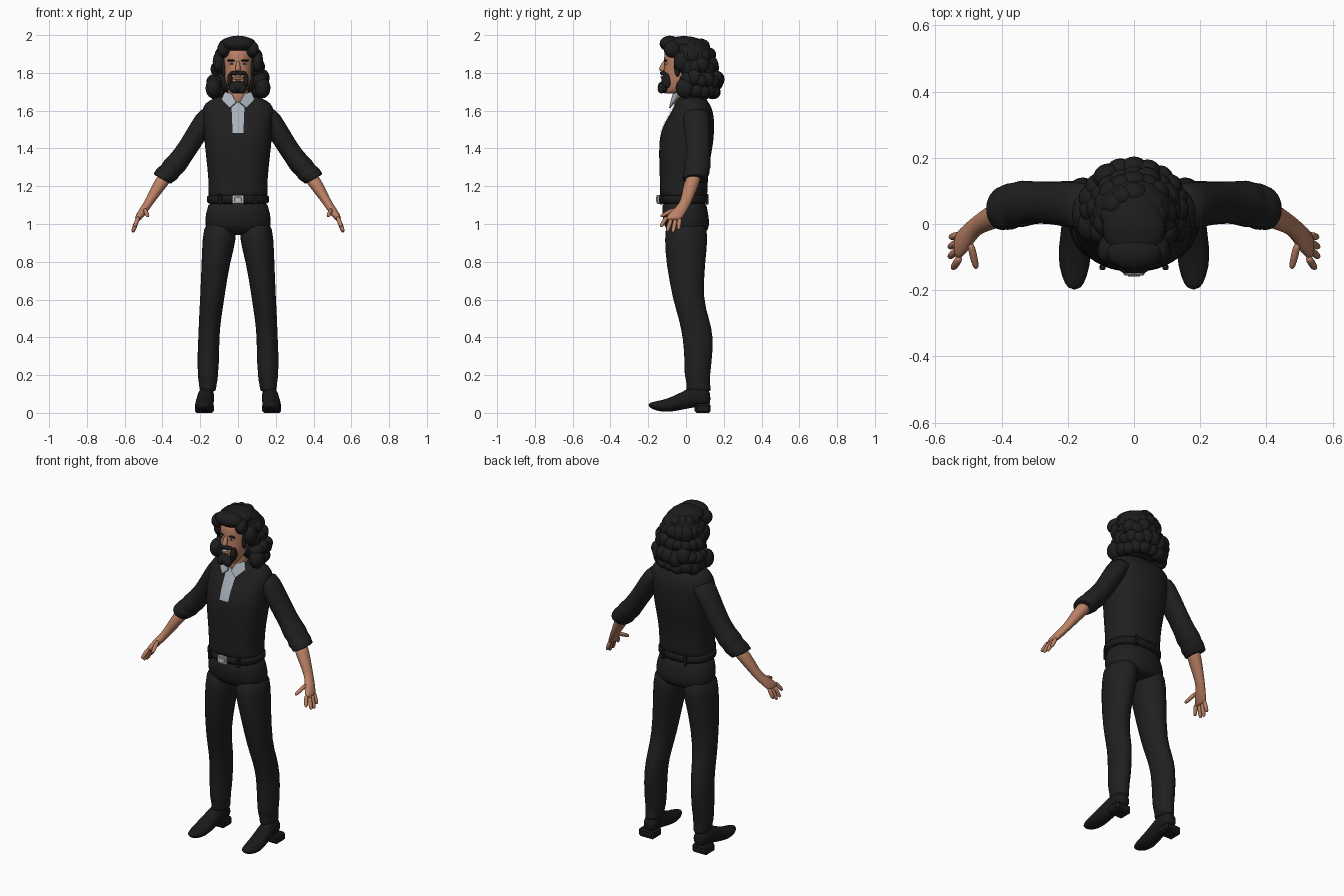
import bpy, bmesh, math, random
from mathutils import Vector, Matrix

random.seed(7)
default = bpy.data.objects.get("Cube")
if default:
    bpy.data.objects.remove(default)


def material(name, r, g, b):
    m = bpy.data.materials.new(name)
    m.use_nodes = True
    m.diffuse_color = (r, g, b, 1)
    m.node_tree.nodes["Principled BSDF"].inputs["Base Color"].default_value = (r, g, b, 1)
    return m


SKIN = material("skin", .5, .22, .13)
CLOTH = material("black_cloth", .014, .014, .015)
HAIR = material("black_hair", .012, .012, .012)
LEATHER = material("black_leather", .01, .01, .01)
SHIRT = material("pale_grey_shirt", .4, .44, .49)
SILVER = material("silver", .5, .5, .5)
WHITE = material("off_white", .6, .55, .5)

X, Y, Z = Vector((1, 0, 0)), Vector((0, 1, 0)), Vector((0, 0, 1))


def finish(name, bm, mat, mirror=False, subdivide=0, smooth=True):
    """Turn a bmesh into an object with its modifiers."""
    bmesh.ops.recalc_face_normals(bm, faces=bm.faces)
    mesh = bpy.data.meshes.new(name)
    bm.to_mesh(mesh)
    bm.free()
    mesh.materials.append(mat)
    for p in mesh.polygons:
        p.use_smooth = smooth
    ob = bpy.data.objects.new(name, mesh)
    bpy.context.collection.objects.link(ob)
    if mirror:
        ob.modifiers.new("mirror", "MIRROR").use_mirror_merge = False
    if subdivide:
        mod = ob.modifiers.new("subdivide", "SUBSURF")
        mod.levels = mod.render_levels = subdivide
    return ob


def add_loft(bm, rings, u, v, sides=16, power=1.0):
    """Skin a row of oval rings (x, y, z, radius along u, radius along v)."""
    def shape(t):
        return math.copysign(abs(t) ** power, t)
    loops = []
    for x, y, z, a, b in rings:
        loop = []
        for i in range(sides):
            t = math.tau * i / sides
            loop.append(bm.verts.new(Vector((x, y, z)) + u * a * shape(math.cos(t)) + v * b * shape(math.sin(t))))
        loops.append(loop)
    for low, high in zip(loops, loops[1:]):
        for i in range(sides):
            j = (i + 1) % sides
            bm.faces.new((low[i], low[j], high[j], high[i]))
    bm.faces.new(loops[0])
    bm.faces.new(loops[-1])


def loft(name, mat, rings, u=X, v=Y, mirror=False, sides=16, power=1.0):
    bm = bmesh.new()
    add_loft(bm, rings, u, v, sides, power)
    return finish(name, bm, mat, mirror, 1)


def profile(name, mat, rows, power=1.0, sides=20):
    """Upright centred body from rows of (z, half width, front y, back y)."""
    rings = [(0, (f + b) / 2, z, w, (b - f) / 2) for z, w, f, b in rows]
    return loft(name, mat, rings, sides=sides, power=power)


def add_blob(bm, centre, radii, turn=0):
    m = Matrix.Translation(centre) @ Matrix.Rotation(turn, 4, "Z") @ Matrix.Diagonal((*radii, 1))
    bmesh.ops.create_icosphere(bm, subdivisions=3, radius=1, matrix=m)


def blob(name, mat, centre, radii, mirror=False):
    bm = bmesh.new()
    add_blob(bm, centre, radii)
    return finish(name, bm, mat, mirror)


def box(name, mat, centre, size, mirror=False):
    bm = bmesh.new()
    m = Matrix.Translation(centre) @ Matrix.Diagonal((*size, 1))
    bmesh.ops.create_cube(bm, size=1, matrix=m)
    ob = finish(name, bm, mat, mirror, smooth=False)
    bevel = ob.modifiers.new("bevel", "BEVEL")
    bevel.width = min(size) * .2
    return ob


# Jumper body
torso = profile("jumper_body", CLOTH, [
    (1.14, .15, -.13, .1), (1.15, .16, -.14, .115), (1.2, .155, -.138, .115),
    (1.3, .163, -.142, .12), (1.42, .178, -.145, .145), (1.49, .182, -.135, .15),
    (1.55, .187, -.105, .15), (1.6, .192, -.075, .143), (1.64, .18, -.055, .125),
    (1.67, .12, -.045, .1), (1.68, .07, -.03, .07)], power=.85, sides=24)

# Sleeves with rolled cuffs, then forearms and palms
ARM_V = Vector((.87, 0, .49))
loft("sleeves", CLOTH, [
    (.1, .05, 1.57, .06, .05), (.145, .05, 1.6, .075, .055), (.2, .06, 1.51, .07, .057),
    (.26, .065, 1.41, .065, .054), (.31, .065, 1.34, .065, .056), (.34, .06, 1.305, .075, .064),
    (.355, .06, 1.288, .065, .054), (.375, .052, 1.265, .075, .064), (.388, .05, 1.255, .066, .056),
    (.405, .045, 1.235, .07, .057), (.4, .045, 1.24, .04, .035)], Y, ARM_V, True)
loft("forearms", SKIN, [
    (.37, .05, 1.27, .04, .04), (.41, .03, 1.215, .042, .036), (.45, .01, 1.15, .034, .028),
    (.478, -.005, 1.105, .03, .022), (.505, -.04, 1.065, .042, .023), (.53, -.065, 1.03, .045, .018),
    (.535, -.068, 1.02, .035, .012)], Y, ARM_V, True)

# Fingers and thumb
bm = bmesh.new()
for start, end in [((.525, -.1, 1.04), (.548, -.135, .985)), ((.53, -.077, 1.03), (.558, -.1, .96)),
                   ((.53, -.054, 1.03), (.558, -.07, .955)), ((.527, -.033, 1.035), (.555, -.04, .97)),
                   ((.495, -.055, 1.08), (.476, -.135, 1.04))]:
    a, b = Vector(start), Vector(end)
    along = (b - a).normalized()
    side = along.cross(Y).normalized()
    rows = [(*a.lerp(b, t), r, r) for t, r in ((0, .012), (.5, .013), (.9, .011), (1, .005))]
    add_loft(bm, rows, side, along.cross(side), 8)
finish("fingers", bm, SKIN, True, 1)

# Trousers
profile("trouser_hips", CLOTH, [
    (1.15, .155, -.13, .105), (1.05, .172, -.128, .12), (.99, .182, -.12, .127),
    (.955, .15, -.09, .11), (.94, .08, -.05, .07)], power=.9)
loft("trouser_legs", CLOTH, [
    (.095, 0, 1.03, .08, .11), (.097, .002, .92, .094, .117), (.118, -.003, .8, .076, .106),
    (.137, .01, .6, .065, .081), (.148, .042, .5, .06, .082), (.155, .066, .4, .056, .083),
    (.158, .064, .26, .06, .072), (.159, .06, .21, .053, .07), (.159, .062, .18, .054, .066),
    (.16, .065, .15, .046, .062), (.16, .068, .12, .046, .07), (.16, .068, .11, .03, .05)], mirror=True)

# Boots
loft("boots", LEATHER, [
    (.165, .13, .075, .025, .03), (.167, .11, .085, .042, .055), (.17, .04, .088, .045, .058),
    (.175, -.03, .06, .048, .047), (.18, -.1, .038, .052, .036), (.18, -.16, .036, .04, .026),
    (.18, -.2, .042, .018, .01)], X, Z, True)
box("boot_heels", LEATHER, (.178, .088, .025), (.1, .085, .05), True)

# Belt with loops and buckle
profile("belt", LEATHER, [
    (1.105, .155, -.13, .105), (1.11, .167, -.146, .118), (1.15, .167, -.146, .118),
    (1.155, .155, -.13, .105)], power=.88, sides=24)
box("buckle", SILVER, (0, -.147, 1.13), (.062, .016, .046))
box("buckle_plate", WHITE, (0, -.156, 1.13), (.035, .006, .024))
box("front_belt_loops", CLOTH, (.095, -.131, 1.13), (.018, .016, .056), True)
box("back_belt_loops", CLOTH, (.075, .113, 1.13), (.018, .014, .056), True)

# Shirt front laid over the jumper
bm = bmesh.new()
rows = []
for z, w in ((1.48, .028), (1.53, .03), (1.58, .032), (1.61, .034), (1.63, .06), (1.655, .08)):
    rows.append([bm.verts.new((w * i / 4, -.3, z)) for i in range(-4, 5)])
for low, high in zip(rows, rows[1:]):
    for i in range(len(low) - 1):
        bm.faces.new((low[i], low[i + 1], high[i + 1], high[i]))
front = finish("shirt_front", bm, SHIRT)
wrap = front.modifiers.new("wrap", "SHRINKWRAP")
wrap.target = torso
wrap.wrap_method = "PROJECT"
wrap.wrap_mode = "ABOVE_SURFACE"
wrap.use_project_y = True
wrap.offset = .005

# Collar flaps
bm = bmesh.new()
bm.faces.new([bm.verts.new(p) for p in (
    (.01, -.083, 1.645), (.045, -.09, 1.615), (.088, -.055, 1.66), (.07, -.035, 1.7), (.035, -.07, 1.69))])
collar = finish("collar_flaps", bm, SHIRT, True, smooth=False)
collar.modifiers.new("thickness", "SOLIDIFY").thickness = .008

# Neck and head
profile("neck", SKIN, [(1.6, .06, -.05, .06), (1.66, .055, -.068, .06), (1.76, .055, -.068, .06)])
profile("head", SKIN, [
    (1.69, .025, -.115, -.04), (1.7, .045, -.125, .0), (1.75, .067, -.122, .05),
    (1.8, .076, -.119, .07), (1.85, .08, -.115, .08), (1.9, .084, -.12, .08),
    (1.95, .07, -.1, .07), (1.97, .03, -.05, .04)])
loft("nose", SKIN, [
    (0, -.112, 1.865, .009, .01), (0, -.122, 1.84, .011, .014), (0, -.128, 1.817, .018, .02),
    (0, -.122, 1.807, .012, .01)], sides=10)
blob("ears", SKIN, (.085, -.012, 1.835), (.012, .02, .03), True)
blob("eyes", WHITE, (.034, -.105, 1.848), (.013, .008, .005), True)
blob("pupils", LEATHER, (.034, -.111, 1.848), (.005, .004, .005), True)
blob("eyebrows", HAIR, (.036, -.109, 1.865), (.022, .009, .006), True)

# Beard, moustache and mouth
bm = bmesh.new()
add_blob(bm, (0, -.115, 1.725), (.046, .035, .033))
for side in (-1, 1):
    add_blob(bm, (side * .042, -.1, 1.76), (.015, .03, .04))
    add_blob(bm, (side * .02, -.122, 1.799), (.027, .014, .011), side * .35)
    add_blob(bm, (side * .074, -.045, 1.83), (.012, .018, .05))
    add_blob(bm, (side * .022, -.13, 1.715), (.024, .02, .024))
finish("beard", bm, HAIR)
blob("lips", SKIN, (0, -.121, 1.772), (.024, .012, .01))
blob("teeth", WHITE, (0, -.126, 1.78), (.017, .009, .006))

# Hair: solid cores, a swept fringe and rings of curls
bm = bmesh.new()
add_blob(bm, (0, .03, 1.88), (.122, .115, .108))
add_blob(bm, (0, .07, 1.76), (.135, .105, .085))
add_blob(bm, (0, -.085, 1.955), (.085, .055, .042))
add_blob(bm, (0, -.01, 1.955), (.095, .1, .04))
for side in (-1, 1):
    add_blob(bm, (side * .072, -.07, 1.925), (.036, .05, .045), side * .4)
    add_blob(bm, (side * .1, -.025, 1.86), (.034, .04, .055))
    add_blob(bm, (side * .13, -.005, 1.72), (.042, .05, .055))
for z, rx, ry, cy, count in ((1.935, .07, .07, .02, 9), (1.89, .092, .085, .035, 11), (1.83, .105, .09, .05, 11),
                             (1.765, .132, .11, .055, 13), (1.705, .12, .095, .055, 11)):
    for i in range(count):
        t = math.radians(-25 + 230 * i / (count - 1))
        r = random.uniform(.032, .042)
        add_blob(bm, (rx * math.cos(t), cy + ry * math.sin(t), z + random.uniform(-.012, .012)),
                 (r, r * 1.1, r * random.uniform(.9, 1.3)), t)
finish("curly_hair", bm, HAIR)
